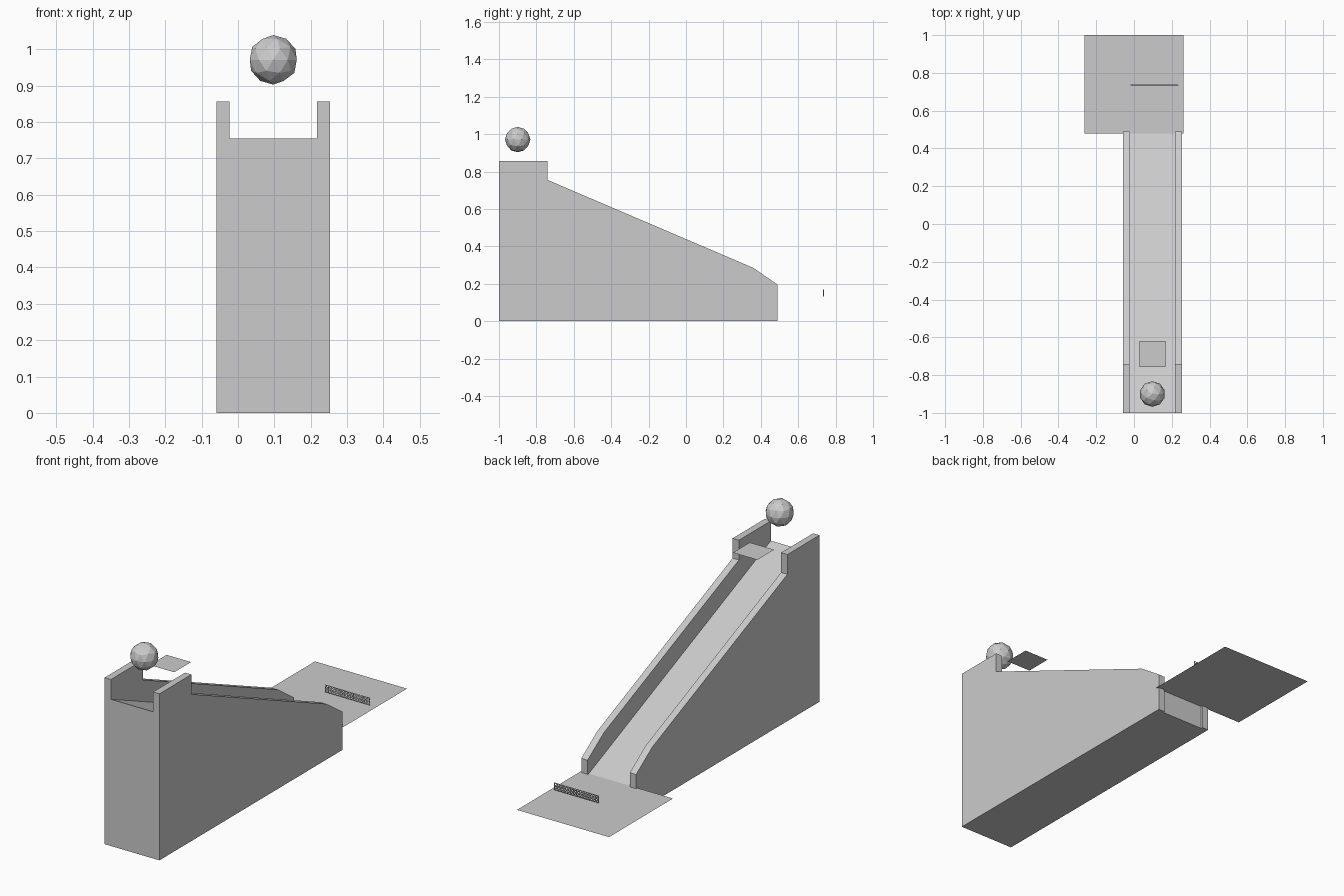
import bpy
import bmesh

cube = bpy.data.objects.get("Cube")
if cube:
    bpy.data.objects.remove(cube, do_unlink=True)

# One flat colour for everything
grey = bpy.data.materials.new("light_grey")
grey.use_nodes = True
grey.diffuse_color = (0.6, 0.6, 0.6, 1)
grey.node_tree.nodes["Principled BSDF"].inputs["Base Color"].default_value = grey.diffuse_color


def add_object(name, bm):
    """Turn a bmesh into a named, coloured object."""
    mesh = bpy.data.meshes.new(name)
    bm.to_mesh(mesh)
    bm.free()
    mesh.materials.append(grey)
    obj = bpy.data.objects.new(name, mesh)
    bpy.context.collection.objects.link(obj)
    return obj


def extrude_profile(name, profile, x0, x1):
    """Side profile of (y, z) points extruded from x0 to x1."""
    bm = bmesh.new()
    face = bm.faces.new([bm.verts.new((x0, y, z)) for y, z in profile])
    ext = bmesh.ops.extrude_face_region(bm, geom=[face])
    moved = [v for v in ext["geom"] if isinstance(v, bmesh.types.BMVert)]
    bmesh.ops.translate(bm, verts=moved, vec=(x1 - x0, 0, 0))
    bmesh.ops.recalc_face_normals(bm, faces=bm.faces)
    return add_object(name, bm)


def flat_sheet(name, x0, x1, y0, y1, z):
    bm = bmesh.new()
    corners = [(x0, y0), (x1, y0), (x1, y1), (x0, y1)]
    bm.faces.new([bm.verts.new((x, y, z)) for x, y in corners])
    return add_object(name, bm)


# Ramp: sloping chute between two raised side walls
CENTRE, HALF, WALL = 0.097, 0.156, 0.036
chute = [(-1, 0), (0.48, 0), (0.48, 0.122), (-1, 0.755)]
wall = [(-1, 0), (0.49, 0), (0.49, 0.195), (0.36, 0.285),
        (-0.74, 0.755), (-0.74, 0.857), (-1, 0.857)]
extrude_profile("ramp_chute", chute, CENTRE - HALF + WALL, CENTRE + HALF - WALL)
extrude_profile("right_wall", wall, CENTRE - HALF, CENTRE - HALF + WALL)
extrude_profile("left_wall", wall, CENTRE + HALF - WALL, CENTRE + HALF)

# Landing sheet at the foot and small sheet above the top
flat_sheet("landing_sheet", -0.262, 0.262, 0.48, 1, 0.122)
flat_sheet("upper_sheet", 0.028, 0.167, -0.757, -0.62, 0.852)

# Faceted ball
bm = bmesh.new()
bmesh.ops.create_icosphere(bm, subdivisions=2, radius=0.068)
bmesh.ops.translate(bm, verts=bm.verts, vec=(CENTRE, -0.9, 0.971))
add_object("ball", bm)

# Upright net across the landing
COLS, ROWS = 14, 2
bm = bmesh.new()
grid = [[bm.verts.new((-0.017 + 0.25 * c / COLS, 0.735, 0.133 + 0.034 * r / ROWS))
         for c in range(COLS + 1)] for r in range(ROWS + 1)]
for r in range(ROWS):
    for c in range(COLS):
        bm.faces.new((grid[r][c], grid[r][c + 1], grid[r + 1][c + 1], grid[r + 1][c]))
bmesh.ops.triangulate(bm, faces=bm.faces)
net = add_object("landing_net", bm)
strands = net.modifiers.new("strands", "WIREFRAME")
strands.thickness = 0.005
strands.use_boundary = True
